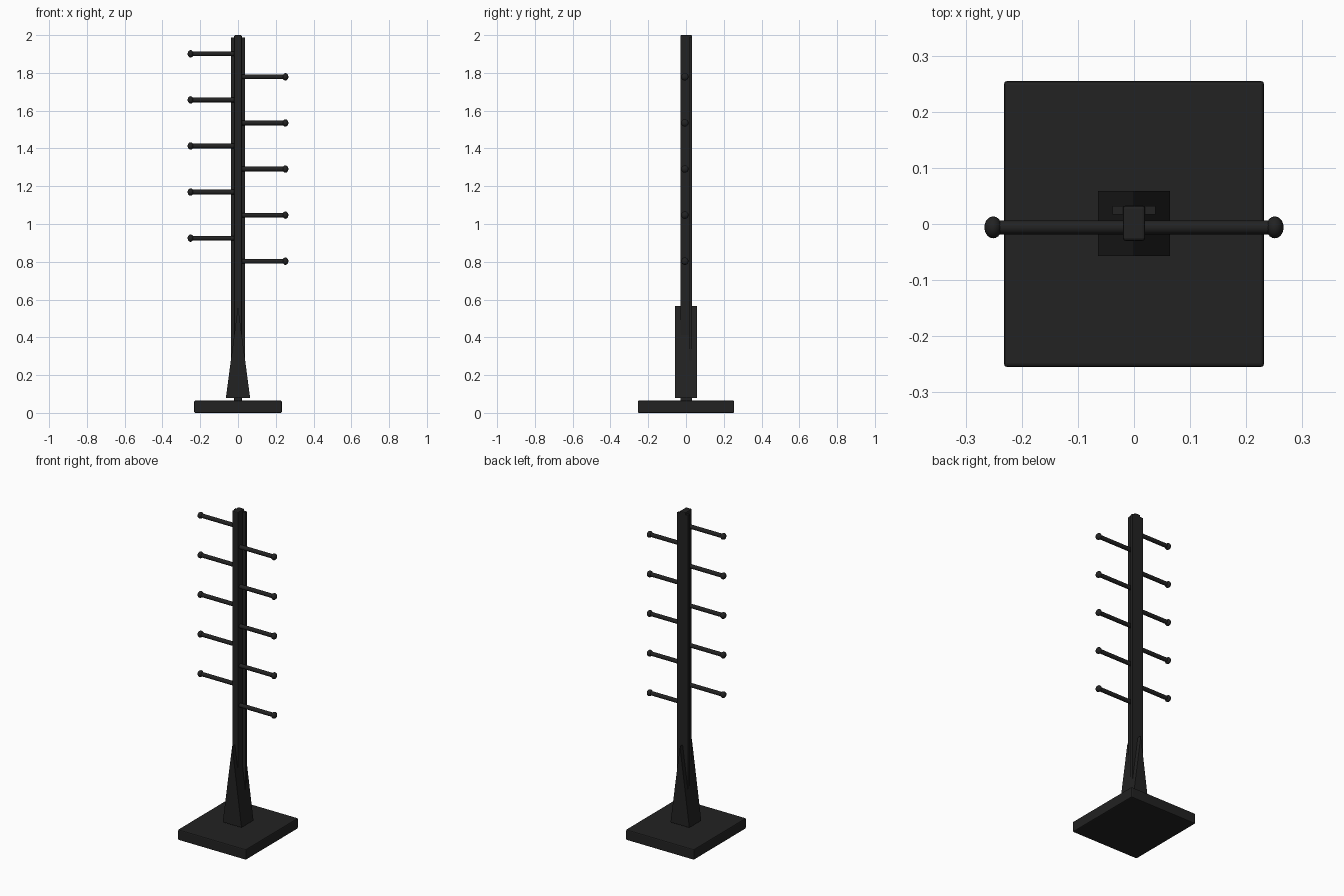
import bpy, bmesh
from math import pi

cube = bpy.data.objects.get("Cube")
if cube:
    bpy.data.objects.remove(cube, do_unlink=True)

# One dark material for the whole stand
black = bpy.data.materials.new("matte black")
black.use_nodes = True
colour = (0.016, 0.016, 0.016, 1)
black.diffuse_color = colour
shader = black.node_tree.nodes["Principled BSDF"]
shader.inputs["Base Color"].default_value = colour
shader.inputs["Roughness"].default_value = 0.7


def finish(obj, name, bevel=0):
    obj.name = name
    obj.data.materials.append(black)
    if bevel:
        mod = obj.modifiers.new("soft edges", "BEVEL")
        mod.width = bevel
        mod.segments = 2
    return obj


def box(name, low, high, bevel=0):
    centre = [(a + b) / 2 for a, b in zip(low, high)]
    bpy.ops.mesh.primitive_cube_add(size=1, location=centre)
    obj = bpy.context.object
    obj.scale = [b - a for a, b in zip(low, high)]
    bpy.ops.object.transform_apply(location=False, rotation=False, scale=True)
    return finish(obj, name, bevel)


def smooth(obj):
    bpy.context.view_layer.objects.active = obj
    bpy.ops.object.shade_smooth_by_angle()


# Base slab, front post and wider back plank
box("base", (-0.232, -0.255, 0), (0.232, 0.255, 0.065), 0.006)
box("post", (-0.02, -0.03, 0.06), (0.02, 0.033, 2), 0.005)
box("back_plank", (-0.038, 0.017, 0.08), (0.038, 0.0325, 1.987))

# Triangular foot wedge, ridge running front to back
bm = bmesh.new()
front = [bm.verts.new((x, -0.057, z)) for x, z in ((-0.064, 0.08), (0.064, 0.08), (0, 0.565))]
face = bm.faces.new(front)
back = bmesh.ops.extrude_face_region(bm, geom=[face])
moved = [g for g in back["geom"] if isinstance(g, bmesh.types.BMVert)]
bmesh.ops.translate(bm, verts=moved, vec=(0, 0.116, 0))
bmesh.ops.recalc_face_normals(bm, faces=bm.faces)
mesh = bpy.data.meshes.new("foot_wedge")
bm.to_mesh(mesh)
bm.free()
wedge = bpy.data.objects.new("foot_wedge", mesh)
bpy.context.collection.objects.link(wedge)
finish(wedge, "foot_wedge")

# Staggered pegs with rounded knobs: right pegs sit higher than left pegs
for side, word, top in ((-1, "right", 1.901), (1, "left", 1.779)):
    for i in range(5):
        z = top - 0.244 * i
        bpy.ops.mesh.primitive_cylinder_add(
            vertices=20, radius=0.0125, depth=0.24,
            location=(side * 0.13, -0.006, z), rotation=(0, pi / 2, 0))
        smooth(finish(bpy.context.object, f"{word}_peg_{i + 1}"))
        bpy.ops.mesh.primitive_uv_sphere_add(
            segments=20, ring_count=12, radius=0.0195,
            location=(side * 0.251, -0.006, z))
        knob = bpy.context.object
        knob.scale.x = 0.8
        smooth(finish(knob, f"{word}_knob_{i + 1}"))
